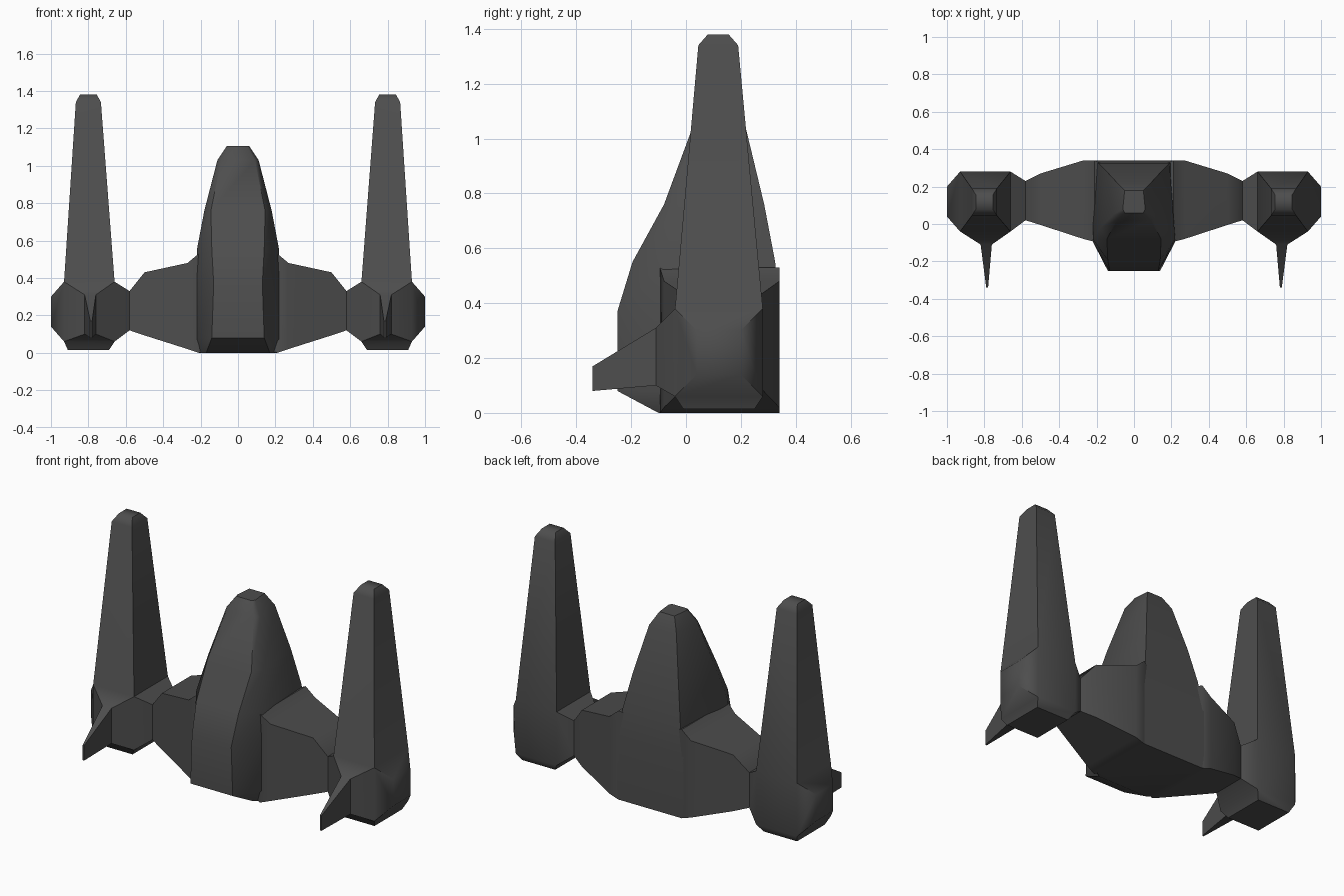
import bpy, bmesh, math
from mathutils import Vector

if "Cube" in bpy.data.objects:
    bpy.data.objects.remove(bpy.data.objects["Cube"])

grey = bpy.data.materials.new("dark_grey")
grey.diffuse_color = (0.075, 0.075, 0.075, 1)
grey.use_nodes = True
grey.node_tree.nodes["Principled BSDF"].inputs["Base Color"].default_value = grey.diffuse_color


def finish(name, bm, mirror=False):
    bmesh.ops.recalc_face_normals(bm, faces=bm.faces)
    me = bpy.data.meshes.new(name)
    bm.to_mesh(me)
    bm.free()
    me.materials.append(grey)
    ob = bpy.data.objects.new(name, me)
    bpy.context.collection.objects.link(ob)
    if mirror:
        ob.modifiers.new("mirror", 'MIRROR')
    bpy.ops.object.select_all(action='DESELECT')
    ob.select_set(True)
    bpy.context.view_layer.objects.active = ob
    bpy.ops.object.shade_smooth_by_angle(angle=math.radians(50))
    return ob


def pull(bm, face, x, y, z):
    """Extrude a box face so that its corners land on the given ranges."""
    c = face.calc_center_median()
    old = list(face.verts)
    new = [bm.verts.new([r[0] if v.co[i] < c[i] else r[1]
                         for i, r in enumerate((x, y, z))]) for v in old]
    bm.faces.remove(face)
    n = len(old)
    for i in range(n):
        j = (i + 1) % n
        bm.faces.new((old[i], old[j], new[j], new[i]))
    return bm.faces.new(new)


# Engine pods: a block whose faces are pulled out into tower, bulge, spike, wing
bm = bmesh.new()
bmesh.ops.create_cube(bm, size=1)
for v in bm.verts:
    v.co = (0.795 + v.co.x * 0.27, 0.12 + v.co.y * 0.32, 0.22 + v.co.z * 0.32)
bm.normal_update()
side = {k: max(bm.faces, key=lambda f: f.normal.dot(Vector(d))) for k, d in
        dict(top=(0, 0, 1), bottom=(0, 0, -1), outer=(1, 0, 0),
             inner=(-1, 0, 0), front=(0, -1, 0)).items()}
# tall tower with a chamfered tip
f = pull(bm, side["top"], (0.733, 0.867), (0.045, 0.19), (1.34, 1.34))
pull(bm, f, (0.755, 0.845), (0.08, 0.155), (1.38, 1.38))
# foot and outer bulge
pull(bm, side["bottom"], (0.69, 0.91), (-0.01, 0.25), (0.015, 0.015))
pull(bm, side["outer"], (1.0, 1.0), (0.04, 0.2), (0.14, 0.30))
# front spike
f = pull(bm, side["front"], (0.76, 0.82), (-0.11, -0.11), (0.10, 0.31))
pull(bm, f, (0.78, 0.79), (-0.34, -0.34), (0.08, 0.17))
# wing towards the hull
f = side["inner"]
for x, y, z in ((0.58, (0.02, 0.23), (0.12, 0.33)),
                (0.50, (-0.005, 0.27), (0.093, 0.43)),
                (0.27, (-0.08, 0.34), (0.02, 0.48)),
                (0.21, (-0.095, 0.34), (0.0, 0.53)),
                (0.12, (-0.05, 0.30), (0.03, 0.50))):
    f = pull(bm, f, (x, x), y, z)
finish("engine_pods_and_wings", bm, True)

# Hull: six-sided rings (z, front y, front half width, side y, side half width, back y, back half width)
rings = (
    (0.00, -0.10, 0.17, -0.07, 0.21, 0.34, 0.21),
    (0.08, -0.25, 0.14, -0.095, 0.22, 0.34, 0.22),
    (0.37, -0.25, 0.13, -0.095, 0.22, 0.34, 0.22),
    (0.55, -0.195, 0.14, -0.08, 0.22, 0.325, 0.19),
    (0.76, -0.08, 0.145, -0.02, 0.18, 0.285, 0.15),
    (1.03, 0.02, 0.09, 0.05, 0.11, 0.22, 0.09),
    (1.105, 0.06, 0.05, 0.08, 0.06, 0.18, 0.05),
)
bm = bmesh.new()
prev = None
for z, fy, fw, sy, sw, by, bw in rings:
    ring = [bm.verts.new((x, y, z)) for x, y in
            ((-fw, fy), (fw, fy), (sw, sy), (bw, by), (-bw, by), (-sw, sy))]
    if prev:
        for i in range(6):
            j = (i + 1) % 6
            bm.faces.new((prev[i], prev[j], ring[j], ring[i]))
    else:
        bm.faces.new(ring[::-1])
    prev = ring
bm.faces.new(prev)
finish("hull", bm)
